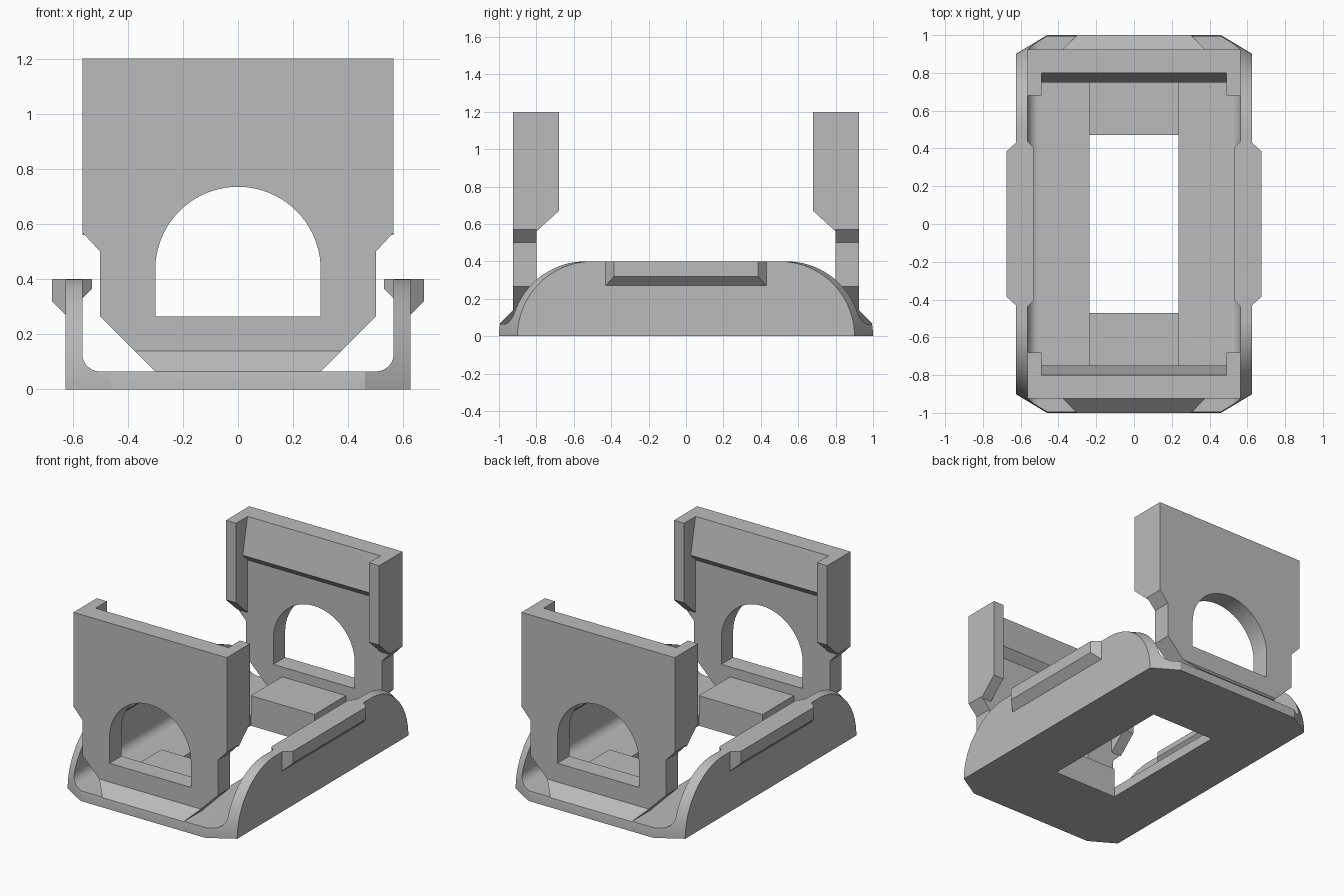
import bpy, bmesh, math

cube = bpy.data.objects.get("Cube")
if cube:
    bpy.data.objects.remove(cube, do_unlink=True)

GREY = (0.5, 0.5, 0.5, 1)
mat = bpy.data.materials.new("plain grey")
mat.use_nodes = True
mat.diffuse_color = GREY
mat.node_tree.nodes["Principled BSDF"].inputs["Base Color"].default_value = GREY


def loft(name, rings):
    """Solid skinned through matching closed rings of points."""
    bm = bmesh.new()
    rows = [[bm.verts.new(p) for p in ring] for ring in rings]
    n = len(rows[0])
    for a, b in zip(rows, rows[1:]):
        for i in range(n):
            j = (i + 1) % n
            bm.faces.new((a[i], a[j], b[j], b[i]))
    bm.faces.new(rows[0])
    bm.faces.new(rows[-1][::-1])
    bmesh.ops.recalc_face_normals(bm, faces=bm.faces)
    me = bpy.data.meshes.new(name)
    bm.to_mesh(me)
    bm.free()
    me.materials.append(mat)
    ob = bpy.data.objects.new(name, me)
    bpy.context.collection.objects.link(ob)
    return ob


def along_y(name, outline, y0, y1):
    return loft(name, [[(x, y, z) for x, z in outline] for y in (y0, y1)])


def along_x(name, outline, x0, x1):
    return loft(name, [[(x, y, z) for y, z in outline] for x in (x0, x1)])


def box_outline(w, z0, z1):
    return [(-w, z0), (w, z0), (w, z1), (-w, z1)]


def arc(cx, cz, r, a0, a1, n):
    angles = [math.radians(a0 + (a1 - a0) * i / n) for i in range(n + 1)]
    return [(cx + r * math.cos(a), cz + r * math.sin(a)) for a in angles]


def mirrored(half):
    """Close a right-hand outline with its mirror image."""
    return half + [(-x, z) for x, z in reversed(half)]


def boolean(ob, cutter, op):
    cutter.hide_render = True
    mod = ob.modifiers.new(op, "BOOLEAN")
    mod.operation, mod.object, mod.solver = op, cutter, "EXACT"
    bpy.context.view_layer.objects.active = ob
    bpy.ops.object.modifier_apply(modifier=mod.name)
    bpy.data.objects.remove(cutter, do_unlink=True)


def smooth(ob):
    bpy.ops.object.select_all(action="DESELECT")
    ob.select_set(True)
    bpy.context.view_layer.objects.active = ob
    bpy.ops.object.shade_smooth_by_angle(angle=math.radians(30))


# Base channel: floor and side walls with inner fillets
FLOOR = 0.065
section = [(0.625, 0), (0.625, 0.4), (0.565, 0.4)] + arc(0.5, 0.13, 0.065, 0, -90, 10)
base = along_y("base_channel", mirrored(section), -1.1, 1.1)

# Rounded ends, swept back at the corners
rings = []
for x in (-0.7, -0.46, 0.46, 0.7):
    back = 0.6 * (abs(x) - 0.46)
    end = [(1 - back, -0.1)] + arc(0.6 - back, 0, 0.4, 0, 90, 24)
    rings.append([(x, y, z) for y, z in mirrored(end)])
boolean(base, loft("end_shape", rings), "INTERSECT")
boolean(base, along_y("floor_opening", box_outline(0.235, -0.1, 0.3), -0.47, 0.47), "DIFFERENCE")
smooth(base)

# End panels
panel_half = [(0.3, FLOOR), (0.5, 0.265), (0.5, 0.5), (0.565, 0.57), (0.565, 1.2)]
window = [(-0.3, 0.265), (0.3, 0.265)] + arc(0, 0.435, 0.3, 0, 180, 40)
for side, s in (("front", -1), ("back", 1)):
    panel = along_y(side + "_panel", mirrored(panel_half), s * 0.8, s * 0.925)
    boolean(panel, along_y("window_cutter", window, s * 0.7, s * 1.1), "DIFFERENCE")
    smooth(panel)

    # Sloped foot outside the panel
    loft(side + "_foot", [[(x, s * 0.925, FLOOR), (x, s, FLOOR), (x + k, s * 0.925, 0.14)]
                          for x, k in ((-0.3, -0.075), (0.3, 0.075))])

    # Snap lip near the top of the panel
    lip = [(s * 0.8, 1.2), (s * 0.75, 0.96), (s * 0.8, 0.91)]
    along_x(side + "_snap_lip", lip, -0.49, 0.49)

    # Floor block beside the opening
    along_y(side + "_floor_block", box_outline(0.235, FLOOR, 0.2), s * 0.47, s * 0.8)

    # Side flanges
    flange = [(s * 0.8, 1.2), (s * 0.68, 1.2), (s * 0.68, 0.67), (s * 0.8, 0.56)]
    for hand, m in (("left", 1), ("right", -1)):
        along_x(f"{side}_{hand}_flange", flange, m * 0.49, m * 0.565)


# Bevelled grips on both faces of the side walls
def grip(name, x0, y0, z0, x1, y1, z1):
    loft(name, [[(x, -y, z), (x, y, z), (x, y, 0.4), (x, -y, 0.4)]
                for x, y, z in ((x0, y0, z0), (x1, y1, z1))])


for hand, m in (("left", 1), ("right", -1)):
    grip(hand + "_outer_grip", m * 0.625, 0.43, 0.27, m * 0.675, 0.385, 0.32)
    grip(hand + "_inner_grip", m * 0.565, 0.44, 0.33, m * 0.53, 0.405, 0.365)
